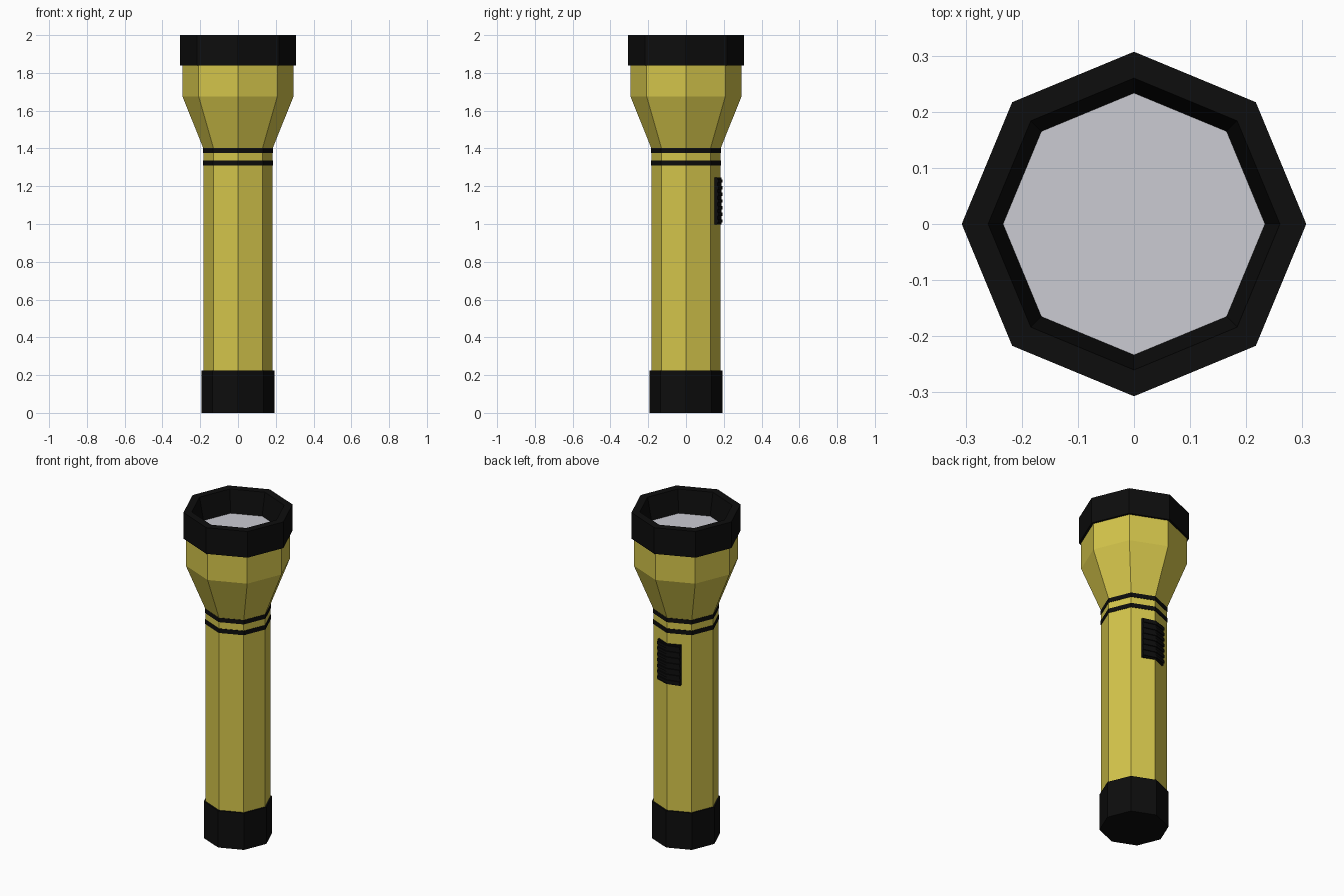
import bpy, bmesh
from math import sin, cos, pi

if "Cube" in bpy.data.objects:
    bpy.data.objects.remove(bpy.data.objects["Cube"])

SIDES = 8


def material(name, rgb):
    m = bpy.data.materials.new(name)
    m.diffuse_color = (*rgb, 1)
    m.use_nodes = True
    m.node_tree.nodes["Principled BSDF"].inputs["Base Color"].default_value = m.diffuse_color
    return m


YELLOW = material("yellow_shell", (0.66, 0.56, 0.07))
BLACK = material("black_rubber", (0.004, 0.004, 0.004))
GLASS = material("lens_glass", (0.60, 0.60, 0.65))


def finish(bm, name, mat):
    bmesh.ops.recalc_face_normals(bm, faces=bm.faces)
    mesh = bpy.data.meshes.new(name)
    bm.to_mesh(mesh)
    bm.free()
    mesh.materials.append(mat)
    obj = bpy.data.objects.new(name, mesh)
    bpy.context.collection.objects.link(obj)
    return obj


def lathe(name, profile, mat, closed=False, caps=()):
    """Octagonal turning of (radius, z) points; caps lists rings to fill."""
    bm = bmesh.new()
    rings = [[bm.verts.new((r * cos(2 * pi * i / SIDES), r * sin(2 * pi * i / SIDES), z))
              for i in range(SIDES)] for r, z in profile]
    pairs = list(zip(rings, rings[1:]))
    if closed:
        pairs.append((rings[-1], rings[0]))
    for a, b in pairs:
        for i in range(SIDES):
            j = (i + 1) % SIDES
            bm.faces.new((a[i], a[j], b[j], b[i]))
    for c in caps:
        bm.faces.new(rings[c])
    return finish(bm, name, mat)


def add_prism(bm, outline, z0, z1):
    """Extrude an (x, y) outline upwards from z0 to z1."""
    face = bm.faces.new([bm.verts.new((x, y, z0)) for x, y in outline])
    up = bmesh.ops.extrude_face_region(bm, geom=[face])["geom"]
    for v in up:
        if isinstance(v, bmesh.types.BMVert):
            v.co.z = z1


# Yellow shell: barrel flaring into the head
lathe("body", [(0.183, 0.21), (0.183, 1.40), (0.294, 1.675), (0.294, 1.845)], YELLOW)

# Tail cap
lathe("tail_cap", [(0.192, 0), (0.192, 0.225), (0.18, 0.225)], BLACK, caps=(0, 2))

# Grip bands below the head
for n, z in enumerate((1.31, 1.376)):
    lathe(f"band_{n + 1}", [(0.178, z), (0.186, z), (0.186, z + 0.026), (0.178, z + 0.026)],
          BLACK, closed=True)

# Head rim with sloped inner wall
lathe("head_rim", [(0.29, 1.84), (0.307, 1.84), (0.307, 2.0), (0.26, 2.0), (0.233, 1.862)], BLACK)

# Lens
lathe("lens", [(0.235, 1.864)], GLASS, caps=(0,))

# Ridged switch wrapped over the rear corner
bm = bmesh.new()


def switch_outline(lift):
    return [(-0.075, 0.148), (0.075, 0.148), (0.075, 0.166 + lift),
            (0, 0.187 + lift), (-0.075, 0.166 + lift)]


add_prism(bm, switch_outline(0), 0.998, 1.245)
RIDGES = 7
step = 0.247 / RIDGES
for k in range(RIDGES):
    z = 0.998 + k * step + step * 0.25
    add_prism(bm, switch_outline(0.006), z, z + step * 0.5)
finish(bm, "switch", BLACK)
